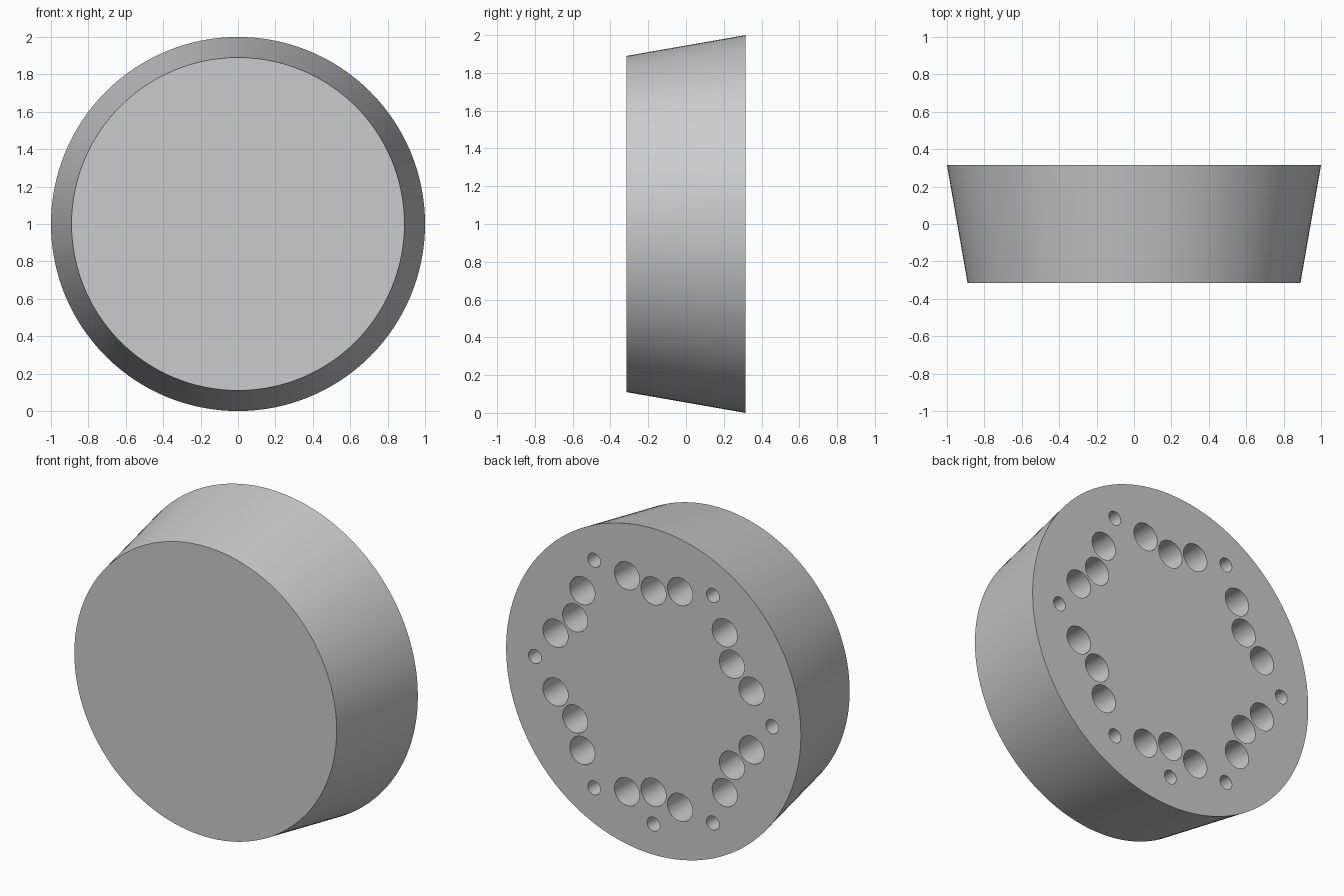
import bpy
from math import radians

if "Cube" in bpy.data.objects:
    bpy.data.objects.remove(bpy.data.objects["Cube"])

DEPTH = 0.63          # front to back thickness
BACK = DEPTH / 2
HOLE_DEPTH = 0.30


def cylinder_y(name, r_front, r_back, y0, y1, x, z, sides):
    """Cone or cylinder along y, radius r_front at y0 and r_back at y1."""
    bpy.ops.mesh.primitive_cone_add(
        vertices=sides, radius1=r_back, radius2=r_front, depth=y1 - y0,
        location=(x, (y0 + y1) / 2, z), rotation=(radians(90), 0, 0))
    ob = bpy.context.object
    ob.name = name
    bpy.ops.object.transform_apply(location=True, rotation=True, scale=True)
    return ob


# Tapered round body, small face to the front
body = cylinder_y("tapered_disc", 0.89, 1.0, -BACK, BACK, 0, 1, 128)

# Blind holes in the back: (x, z, radius), one quarter mirrored to four
quarter = [(0.18, 0.662, 0.085), (0.403, 0.698, 0.043), (0.483, 0.49, 0.085),
           (0.532, 0.31, 0.085), (0.665, 0.18, 0.085)]
holes = [(sx * x, sz * z, r) for x, z, r in quarter
         for sx in (1, -1) for sz in (1, -1)]
# Holes on the centre lines, and the single extra one at the bottom
holes += [(0, 0.617, 0.085), (0, -0.617, 0.085), (0.805, 0, 0.043),
          (-0.805, 0, 0.043), (0, -0.813, 0.043)]

cutters = [cylinder_y("hole_cutter", r, r, BACK - HOLE_DEPTH, BACK + 0.1,
                      x, 1 + z, 32) for x, z, r in holes]

# Join the cutters and subtract them from the body
bpy.ops.object.select_all(action='DESELECT')
for c in cutters:
    c.select_set(True)
bpy.context.view_layer.objects.active = cutters[0]
bpy.ops.object.join()
cutter = bpy.context.object
cutter.hide_render = True

bpy.ops.object.select_all(action='DESELECT')
body.select_set(True)
bpy.context.view_layer.objects.active = body
cut = body.modifiers.new("back_holes", 'BOOLEAN')
cut.operation = 'DIFFERENCE'
cut.solver = 'EXACT'
cut.object = cutter
bpy.ops.object.modifier_apply(modifier=cut.name)
bpy.data.objects.remove(cutter, do_unlink=True)

# Smooth round walls, crisp rims
bpy.ops.object.shade_smooth_by_angle(angle=radians(30))
